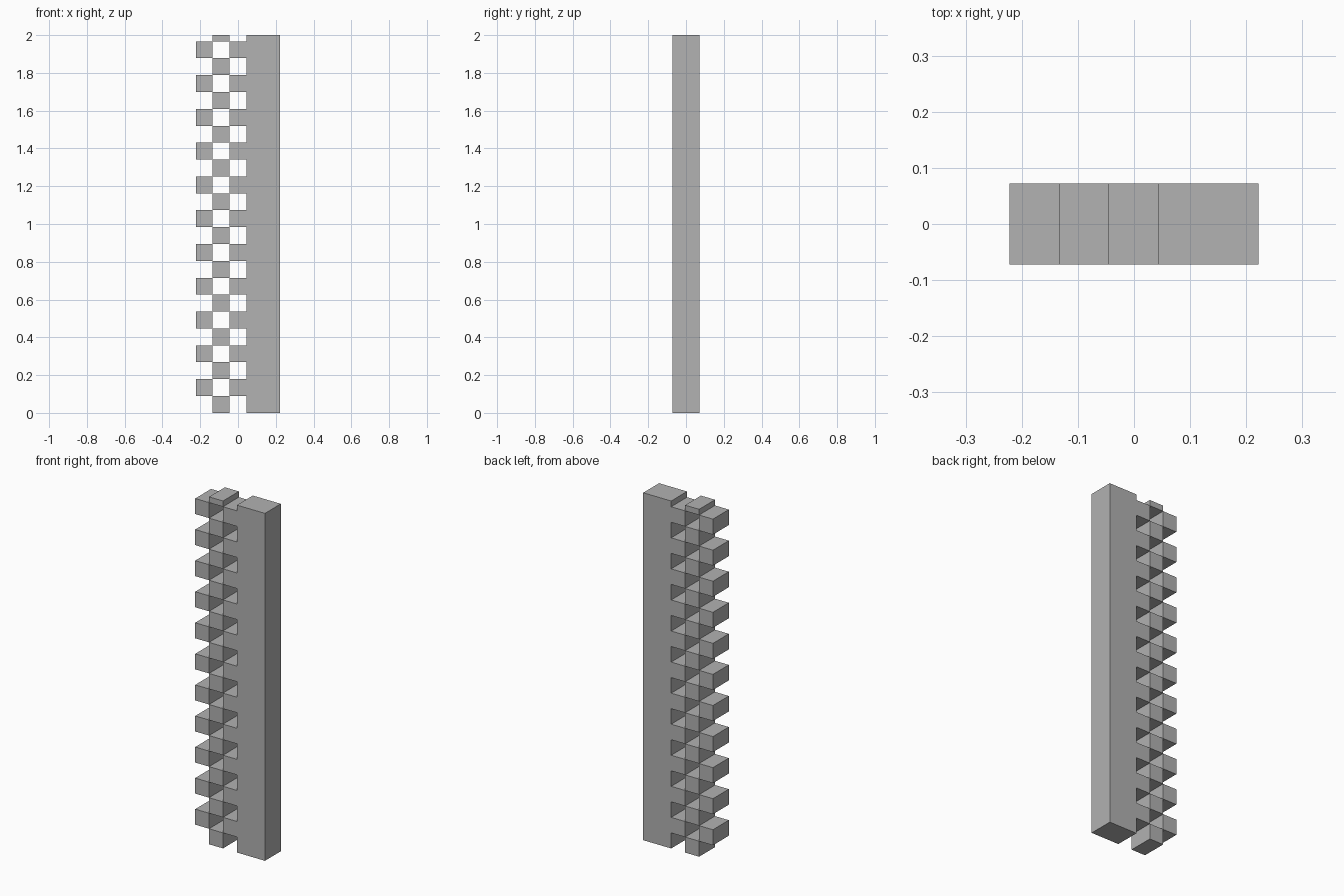
import bpy
import bmesh

HEIGHT = 2.0
HALF_DEPTH = 0.072
LEVEL = HEIGHT / 22.37                    # height of one checker row
COLUMNS = [-0.222, -0.134, -0.045, 0.044]  # outer, middle, inner, spine edge
RIGHT = 0.222

if "Cube" in bpy.data.objects:
    bpy.data.objects.remove(bpy.data.objects["Cube"], do_unlink=True)

grey = bpy.data.materials.new("plain grey")
grey.use_nodes = True
colour = (0.445, 0.445, 0.445, 1.0)
grey.diffuse_color = colour
grey.node_tree.nodes["Principled BSDF"].inputs["Base Color"].default_value = colour


def extrude_profiles(name, profiles):
    """Make one object by extruding x-z outlines through the depth."""
    bm = bmesh.new()
    for outline in profiles:
        face = bm.faces.new([bm.verts.new((x, -HALF_DEPTH, z)) for x, z in outline])
        geom = bmesh.ops.extrude_face_region(bm, geom=[face], use_keep_orig=True)["geom"]
        moved = [v for v in geom if isinstance(v, bmesh.types.BMVert)]
        bmesh.ops.translate(bm, verts=moved, vec=(0, 2 * HALF_DEPTH, 0))
    bmesh.ops.recalc_face_normals(bm, faces=bm.faces)
    mesh = bpy.data.meshes.new(name)
    bm.to_mesh(mesh)
    bm.free()
    mesh.materials.append(grey)
    obj = bpy.data.objects.new(name, mesh)
    bpy.context.collection.objects.link(obj)


def block(x0, x1, row):
    z0, z1 = row * LEVEL, min((row + 1) * LEVEL, HEIGHT)
    return [(x0, z0), (x1, z0), (x1, z1), (x0, z1)]


outer, middle, inner, edge = COLUMNS
odd_rows = range(1, 22, 2)
even_rows = range(0, 23, 2)

# Spine with the inner row of teeth, cut as one comb outline
comb = [(edge, HEIGHT), (RIGHT, HEIGHT), (RIGHT, 0), (edge, 0)]
for row in odd_rows:
    z0, z1 = row * LEVEL, (row + 1) * LEVEL
    comb += [(edge, z0), (inner, z0), (inner, z1), (edge, z1)]
extrude_profiles("toothed_spine", [comb])

# Staggered blocks, the topmost middle one trimmed flush with the spine
extrude_profiles("middle_blocks", [block(middle, inner, r) for r in even_rows])
extrude_profiles("outer_blocks", [block(outer, middle, r) for r in odd_rows])
